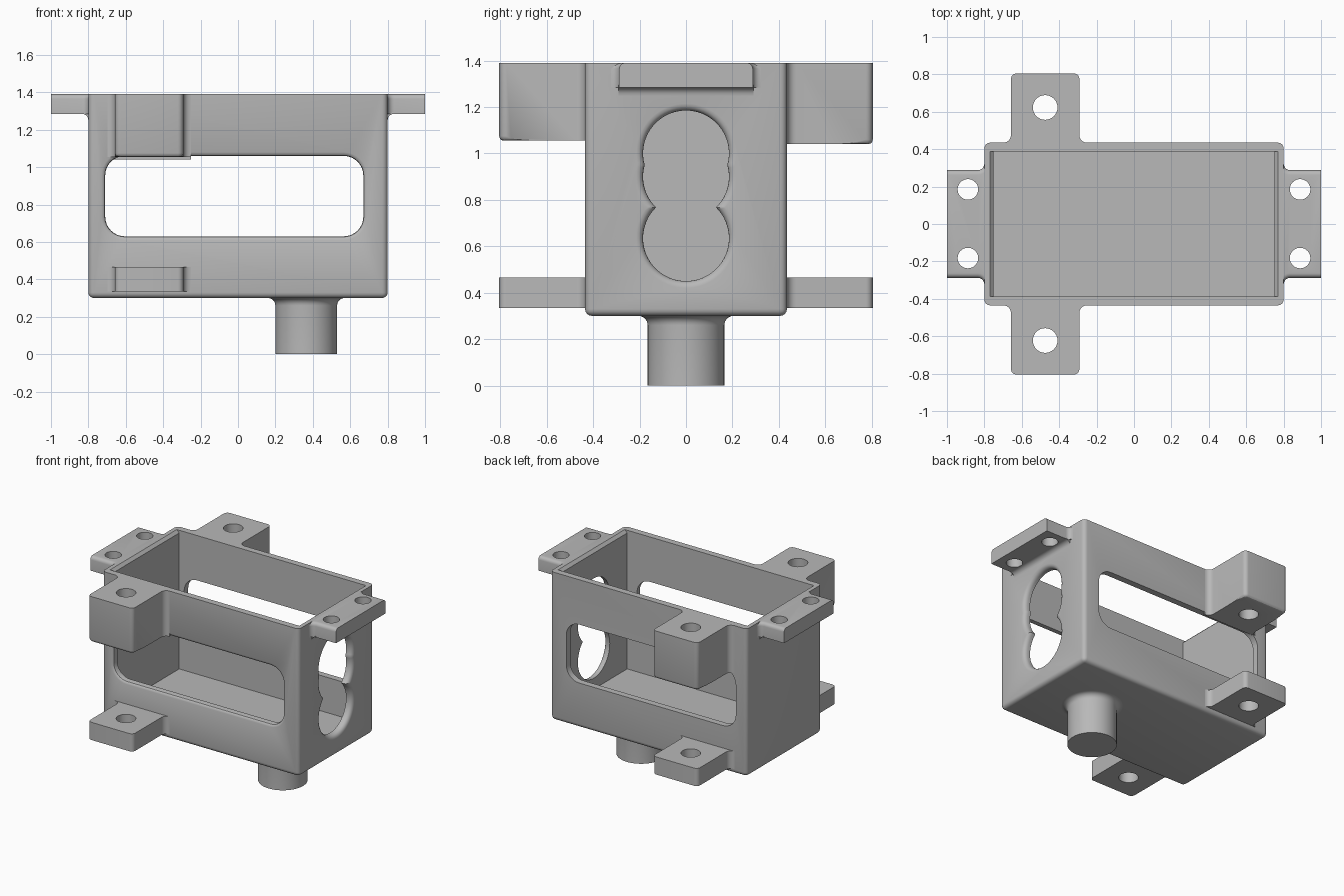
import bpy, bmesh, math
from mathutils import Vector

cube = bpy.data.objects.get("Cube")
if cube:
    bpy.data.objects.remove(cube, do_unlink=True)

grey = bpy.data.materials.new("plain grey")
grey.use_nodes = True
COLOUR = (0.48, 0.48, 0.48, 1)
grey.diffuse_color = COLOUR
grey.node_tree.nodes["Principled BSDF"].inputs["Base Color"].default_value = COLOUR


def make(name, bm):
    bmesh.ops.recalc_face_normals(bm, faces=bm.faces)
    mesh = bpy.data.meshes.new(name)
    bm.to_mesh(mesh)
    bm.free()
    mesh.materials.append(grey)
    ob = bpy.data.objects.new(name, mesh)
    bpy.context.collection.objects.link(ob)
    return ob


def loft(rings):
    """Closed solid through rings of equal point count."""
    bm = bmesh.new()
    loops = [[bm.verts.new(p) for p in ring] for ring in rings]
    n = len(loops[0])
    for a, b in zip(loops, loops[1:]):
        for i in range(n):
            j = (i + 1) % n
            bm.faces.new((a[i], a[j], b[j], b[i]))
    bm.faces.new(loops[0])
    bm.faces.new(loops[-1])
    bmesh.ops.recalc_face_normals(bm, faces=bm.faces)
    return bm


def lathe(profile, place, n=48):
    """Rings of (radius, height); place(u, v, h) maps into the model."""
    angles = [2 * math.pi * i / n for i in range(n)]
    return loft([[place(r * math.cos(a), r * math.sin(a), h) for a in angles]
                 for r, h in profile])


def arc(cx, cy, r, a0, a1, n=6):
    return [(cx + r * math.cos(math.radians(a0 + (a1 - a0) * i / n)),
             cy + r * math.sin(math.radians(a0 + (a1 - a0) * i / n)))
            for i in range(n + 1)]


def box(lo, hi):
    lo, hi = Vector(lo), Vector(hi)
    bm = bmesh.new()
    bmesh.ops.create_cube(bm, size=1)
    for v in bm.verts:
        v.co = Vector([(lo[i] + hi[i]) / 2 + v.co[i] * (hi[i] - lo[i]) for i in range(3)])
    return bm


def bevel(bm, test, width, segments=4):
    edges = [e for e in bm.edges if test(*[v.co for v in e.verts])]
    bmesh.ops.bevel(bm, geom=edges, offset=width, segments=segments,
                    profile=0.5, affect='EDGES')


def cut(ob, bm):
    """Subtract a solid and discard the cutter."""
    cutter = make("cutter", bm)
    cutter.hide_render = True
    mod = ob.modifiers.new("cut", 'BOOLEAN')
    mod.operation, mod.solver, mod.object = 'DIFFERENCE', 'EXACT', cutter
    bpy.context.view_layer.objects.active = ob
    bpy.ops.object.modifier_apply(modifier=mod.name)
    bpy.data.objects.remove(cutter, do_unlink=True)


def finish(ob):
    bpy.ops.object.select_all(action='DESELECT')
    ob.select_set(True)
    bpy.context.view_layer.objects.active = ob
    bpy.ops.object.shade_smooth_by_angle(angle=math.radians(30))


def hole(x, y, r):
    return lathe([(r, 0.2), (r, 1.6)], lambda u, v, h: (x + u, y + v, h), 32)


TOP, HX, HY = 1.39, 0.8, 0.435

# Open-topped housing with rounded outer edges
bm = box((-HX, -HY, 0.3), (HX, HY, TOP))
bevel(bm, lambda a, b: not (a.z > 1 and b.z > 1), 0.03)
housing = make("housing", bm)

# Cavity, its end walls relieved along the top inner edge
profile = [(-0.75, 0.37), (0.75, 0.37), (0.75, TOP - 0.02), (0.77, TOP),
           (0.77, 1.6), (-0.77, 1.6), (-0.77, TOP), (-0.75, TOP - 0.02)]
cut(housing, loft([[(x, y, z) for x, z in profile] for y in (-0.388, 0.388)]))


# Rounded window through both long walls, softened at the front
def window(grow):
    x0, x1, z0, z1, r = -0.71, 0.67, 0.63, 1.06, 0.105
    out = []
    for cx, cz, a in ((x1 - r, z1 - r, 0), (x0 + r, z1 - r, 90),
                      (x0 + r, z0 + r, 180), (x1 - r, z0 + r, 270)):
        out += arc(cx, cz, r + grow, a, a + 90, 8)
    return out


steps = [(0.02, -0.6), (0.02, -HY), (0.01, -HY + 0.004), (0.003, -HY + 0.01),
         (0, -HY + 0.02), (0, 0.6)]
cut(housing, loft([[(x, y, z) for x, z in window(g)] for g, y in steps]))

# Three overlapping round openings with rounded rims in one end wall
rim = [(0.185, 0.6)] + [(0.215 - 0.03 * math.cos(math.radians(a)),
                         0.77 + 0.03 * math.sin(math.radians(a)))
                        for a in (0, 22, 45, 67, 90)] + [(0.215, 0.95)]
for zc in (1.0, 0.9, 0.635):
    cut(housing, lathe(rim, lambda u, v, h, zc=zc: (h, u, zc + v), 64))
finish(housing)

# Round boss under the floor with a fillet at its root
profile = [(0.165, 0)] + [(r, z) for r, z in arc(0.205, 0.26, 0.04, 180, 90)] + [(0.205, 0.32)]
finish(make("bottom_boss", lathe(profile, lambda u, v, h: (0.365 + u, v, h), 64)))


# Outline of a tab: u across, v outward, filleted root, rounded tip
def tab(w, d, fillet, corner):
    half = [(w + fillet, -0.01)] + arc(w + fillet, fillet, fillet, 270, 180)
    half += arc(w - corner, d - corner, corner, 0, 90) if corner else [(w, d)]
    return half + [(-u, v) for u, v in reversed(half)]


# Mounting lugs on the front and back
LX = -0.475
for side, s in (("front", -1), ("back", 1)):
    bottom = 1.055 if s < 0 else 1.04
    for level, z0, z1 in (("upper", bottom, TOP), ("lower", 0.335, 0.465)):
        ring = tab(0.183, 0.805 - HY, 0.04, 0.03)
        bm = loft([[(LX + u, s * (HY + v), z) for u, v in ring] for z in (z0, z1)])
        if level == "upper":
            bevel(bm, lambda a, b: max(a.z, b.z) < 1.2 and min(abs(a.y), abs(b.y)) > 0.77, 0.02, 3)
        lug = make(f"{side}_{level}_lug", bm)
        cut(lug, hole(LX, s * 0.623, 0.066))
        finish(lug)

# Screw ears at both ends, each with a fillet below
for side, s in (("left", 1), ("right", -1)):
    ring = tab(0.288, 0.2, 0.035, 0)
    bm = loft([[(s * (HX + v), u, z) for u, v in ring] for z in (1.285, TOP)])
    bevel(bm, lambda a, b: min(a.z, b.z) > 1.35 and a.y * b.y > 0
          and min(abs(a.x), abs(b.x)) > HX - 0.001, 0.025)
    ear = make(f"{side}_ear", bm)
    for y in (-0.182, 0.185):
        cut(ear, hole(s * 0.888, y, 0.055))
    finish(ear)
    profile = arc(0.835, 1.25, 0.035, 180, 90) + [(0.835, 1.295), (0.785, 1.295), (0.785, 1.25)]
    finish(make(f"{side}_ear_fillet",
                loft([[(s * x, y, z) for x, z in profile] for y in (-0.29, 0.29)])))
